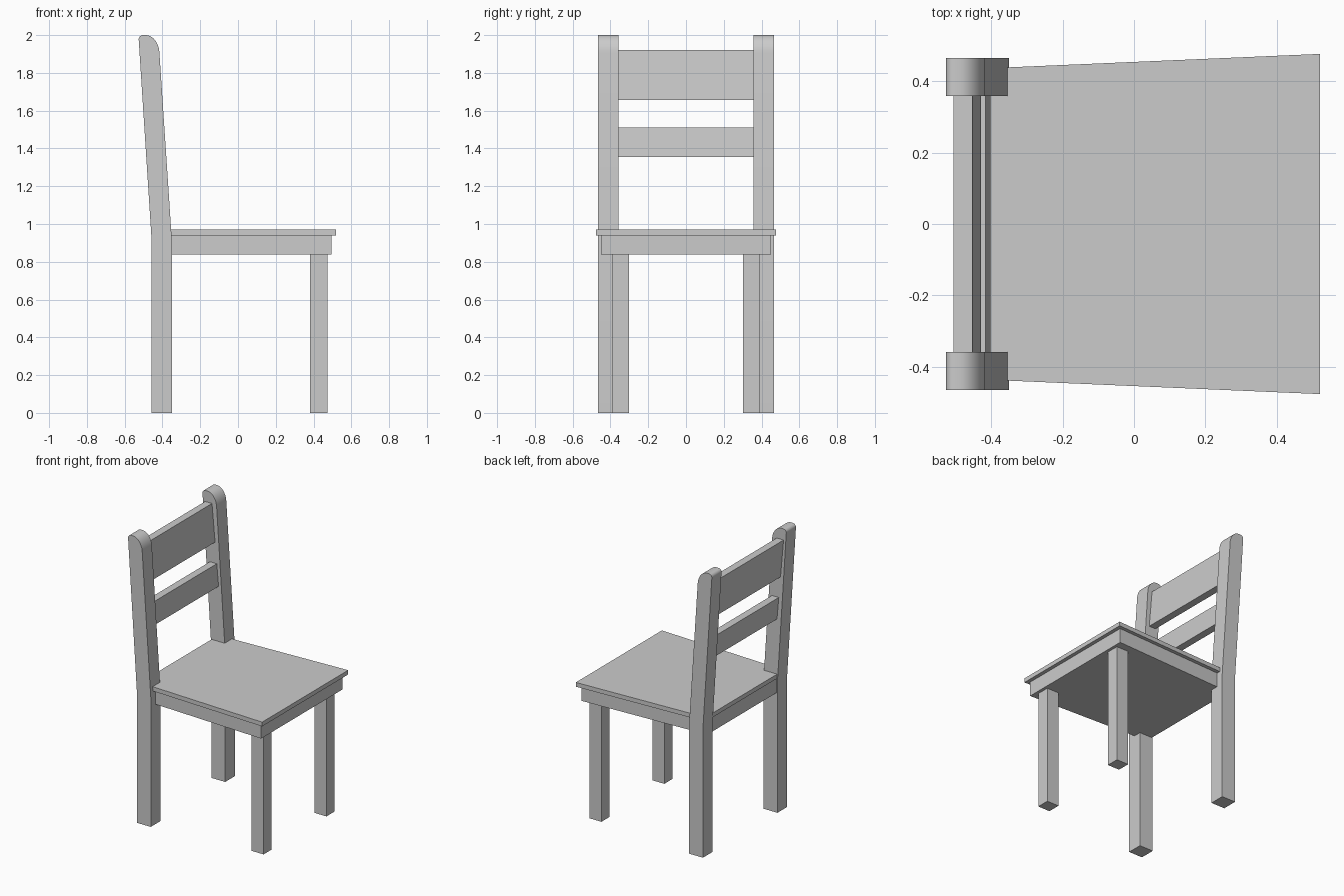
import bpy, bmesh, math

if "Cube" in bpy.data.objects:
    bpy.data.objects.remove(bpy.data.objects["Cube"])


def make(name, verts, faces):
    me = bpy.data.meshes.new(name)
    me.from_pydata(verts, [], faces)
    bm = bmesh.new()
    bm.from_mesh(me)
    bmesh.ops.recalc_face_normals(bm, faces=bm.faces)
    bm.to_mesh(me)
    bm.free()
    ob = bpy.data.objects.new(name, me)
    bpy.context.collection.objects.link(ob)
    return ob


def prism(name, low, high):
    """Solid between two matching outlines of 3D points."""
    n = len(low)
    sides = [(i, (i + 1) % n, n + (i + 1) % n, n + i) for i in range(n)]
    return make(name, low + high, [tuple(range(n)), tuple(range(n, 2 * n))] + sides)


def side_profile(name, pts, y0, y1):
    """Extrude an (x, z) profile along y."""
    return prism(name, [(x, y0, z) for x, z in pts], [(x, y1, z) for x, z in pts])


def taper_board(name, xb, xf, yb, yf, z0, z1):
    """Horizontal board, narrower at the back."""
    out = [(xb, -yb), (xf, -yf), (xf, yf), (xb, yb)]
    return prism(name, [(x, y, z0) for x, y in out], [(x, y, z1) for x, y in out])


# Back post profile: straight leg, leaning upper part, rounded top
post = [(-0.457, 0), (-0.35, 0), (-0.35, 0.91)]
for i in range(11):  # large front rounding
    a = math.radians(9 * i)
    post.append((-0.485 + 0.069 * math.cos(a) - 0.003 * math.sin(a), 1.905 + 0.095 * math.sin(a)))
for i in range(6):  # small rear rounding
    a = math.radians(90 + 17 * i)
    post.append((-0.503 + 0.023 * math.cos(a), 1.977 + 0.023 * math.sin(a)))
post.append((-0.457, 0.91))

for s, side in ((-1, "right"), (1, "left")):
    p = side_profile("back_post_" + side, post, s * 0.358, s * 0.465)
    bpy.context.view_layer.objects.active = p
    p.select_set(True)
    bpy.ops.object.shade_smooth_by_angle(angle=math.radians(25))
    p.select_set(False)
    # Front legs
    leg = [(0.38, 0), (0.473, 0), (0.473, 0.85), (0.38, 0.85)]
    side_profile("front_leg_" + side, leg, s * 0.303, s * 0.393)

# Seat and apron
taper_board("seat", -0.455, 0.52, 0.434, 0.476, 0.94, 0.97)
taper_board("apron", -0.45, 0.494, 0.408, 0.45, 0.838, 0.94)


# Leaning back slats
def slat(name, z0, z1):
    fx = lambda z: -0.401 - 0.09 * (z - 1.355)
    t = 0.053
    side_profile(name, [(fx(z0) - t, z0), (fx(z0), z0), (fx(z1), z1), (fx(z1) - t, z1)], -0.36, 0.36)


slat("upper_slat", 1.657, 1.922)
slat("lower_slat", 1.355, 1.51)
